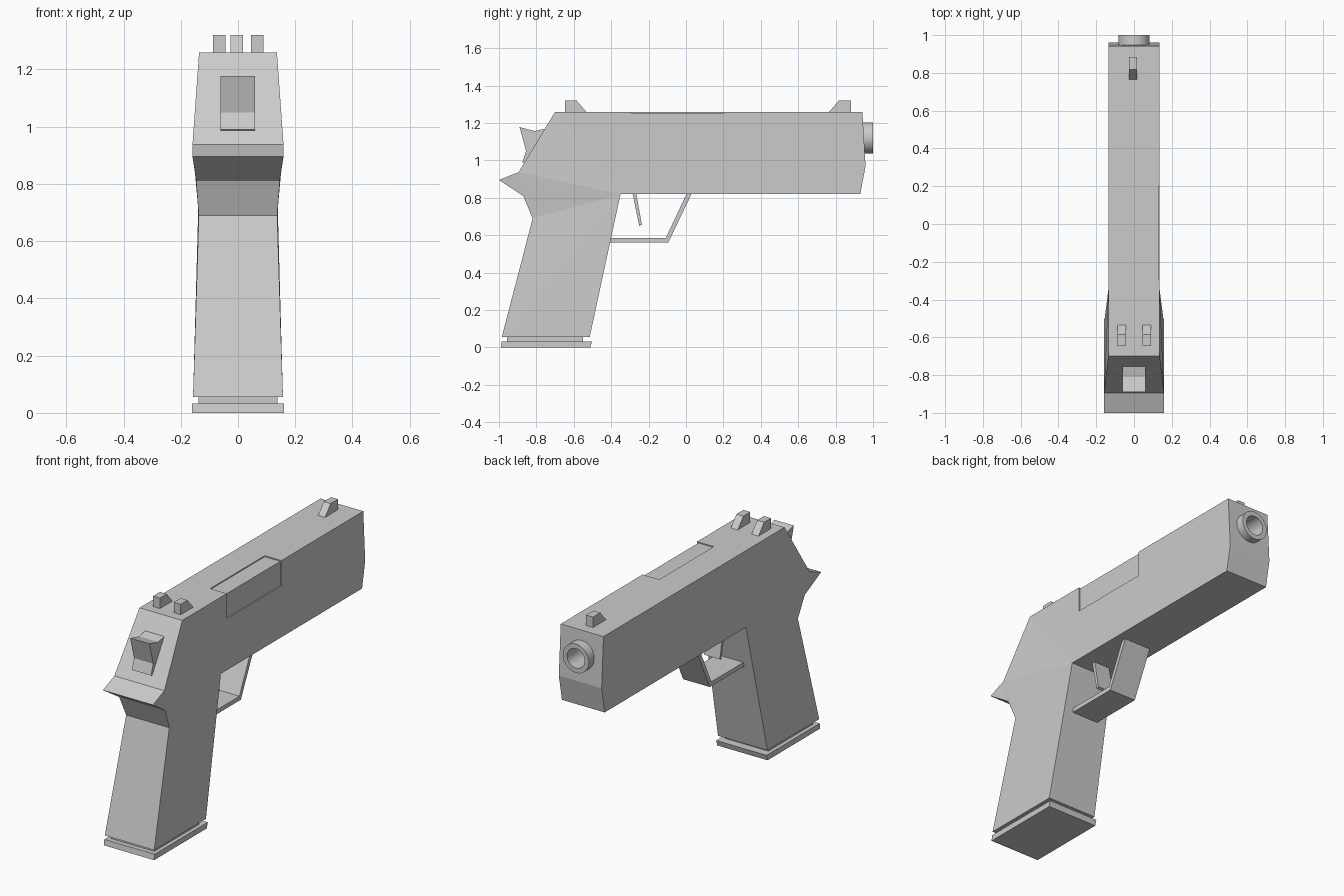
import bpy, bmesh, math

if "Cube" in bpy.data.objects:
    bpy.data.objects.remove(bpy.data.objects["Cube"])


def finish(bm, name):
    bmesh.ops.recalc_face_normals(bm, faces=bm.faces)
    mesh = bpy.data.meshes.new(name)
    bm.to_mesh(mesh)
    bm.free()
    obj = bpy.data.objects.new(name, mesh)
    bpy.context.collection.objects.link(obj)
    return obj


def extrude_profile(name, profile, x0, x1):
    """Side profile of (y, z) points, extruded across x."""
    bm = bmesh.new()
    a = [bm.verts.new((x0, y, z)) for y, z in profile]
    b = [bm.verts.new((x1, y, z)) for y, z in profile]
    bm.faces.new(a)
    bm.faces.new(b)
    for i in range(len(a)):
        j = (i + 1) % len(a)
        bm.faces.new((a[i], a[j], b[j], b[i]))
    return finish(bm, name)


def box(name, x0, x1, y0, y1, z0, z1):
    return extrude_profile(name, [(y0, z0), (y1, z0), (y1, z1), (y0, z1)], x0, x1)


def lathe(name, profile, z, sides=32):
    """Closed (radius, y) profile revolved about a lengthwise axis at height z."""
    bm = bmesh.new()
    rings = []
    for r, y in profile:
        rings.append([bm.verts.new((r * math.cos(t), y, z + r * math.sin(t)))
                      for t in (2 * math.pi * i / sides for i in range(sides))])
    for a, b in zip(rings, rings[1:]):
        for i in range(sides):
            j = (i + 1) % sides
            bm.faces.new((a[i], a[j], b[j], b[i]))
    bm.faces.new(rings[0])
    bm.faces.new(rings[-1])
    return finish(bm, name)


def cut(target, cutter):
    cutter.hide_render = True
    cutter.hide_viewport = False
    mod = target.modifiers.new("cut", "BOOLEAN")
    mod.operation = "DIFFERENCE"
    mod.solver = "EXACT"
    mod.object = cutter
    bpy.context.view_layer.objects.active = target
    bpy.ops.object.modifier_apply(modifier=mod.name)
    bpy.data.objects.remove(cutter, do_unlink=True)


# Body: outline points (half width, y, z), with the sides split into planes
outline = [
    (0.136, -0.70, 1.26), (0.136, 0.943, 1.26), (0.136, 0.96, 0.97),
    (0.136, 0.932, 0.82), (0.136, -0.35, 0.82), (0.157, -0.515, 0.055),
    (0.157, -0.985, 0.055), (0.137, -0.82, 0.69), (0.146, -0.87, 0.81),
    (0.159, -1.0, 0.895), (0.159, -0.895, 0.937),
]
side_faces = [(0, 1, 2, 3, 4), (4, 5, 6), (4, 6, 7), (0, 4, 10), (10, 4, 7), (10, 7, 8), (10, 8, 9)]
bm = bmesh.new()
left = [bm.verts.new((-w, y, z)) for w, y, z in outline]
right = [bm.verts.new((w, y, z)) for w, y, z in outline]
for face in side_faces:
    bm.faces.new([left[i] for i in face])
    bm.faces.new([right[i] for i in face])
for i in range(len(outline)):
    j = (i + 1) % len(outline)
    bm.faces.new((left[i], left[j], right[j], right[i]))
body = finish(bm, "body")

# Shallow port wrapped over the top right edge, and the bore
cut(body, box("port_cutter", 0.03, 0.2, -0.295, 0.2, 1.115, 1.35))
box("port_panel", 0.03, 0.129, -0.295, 0.2, 1.115, 1.254)
cut(body, lathe("bore_cutter", [(0.07, 0.76), (0.07, 1.1)], 1.12))

# Hollow barrel end
barrel = lathe("barrel", [(0.001, 0.76), (0.083, 0.76), (0.083, 1.0), (0.056, 1.0),
                          (0.056, 0.78), (0.001, 0.78)], 1.12)
bpy.ops.object.select_all(action="DESELECT")
barrel.select_set(True)
bpy.context.view_layer.objects.active = barrel
bpy.ops.object.shade_smooth_by_angle(angle=math.radians(30))

# Sights
rear = [(-0.647, 1.25), (-0.647, 1.32), (-0.585, 1.32), (-0.525, 1.25)]
for side, x in (("left", -0.065), ("right", 0.067)):
    extrude_profile("rear_sight_" + side, rear, x - 0.022, x + 0.022)
extrude_profile("front_sight", [(0.757, 1.25), (0.817, 1.32), (0.883, 1.32), (0.883, 1.25)],
                -0.027, 0.017)

# Hammer
extrude_profile("hammer", [(-0.89, 1.178), (-0.81, 1.157), (-0.74, 1.172), (-0.74, 1.0),
                           (-0.85, 0.98), (-0.875, 0.99), (-0.855, 1.05)], -0.062, 0.06)

# Trigger and its guard
extrude_profile("trigger", [(-0.287, 0.83), (-0.267, 0.83), (-0.236, 0.656), (-0.25, 0.65)],
                -0.05, 0.05)
extrude_profile("trigger_guard", [(0.034, 0.83), (-0.095, 0.56), (-0.42, 0.56), (-0.42, 0.585),
                                  (-0.108, 0.585), (0.007, 0.83)], -0.085, 0.085)

# Magazine base
box("magazine_neck", -0.138, 0.138, -0.957, -0.55, 0.02, 0.07)
extrude_profile("magazine_plate", [(-0.99, 0.0), (-0.512, 0.0), (-0.503, 0.032), (-0.985, 0.032)],
                -0.16, 0.16)
